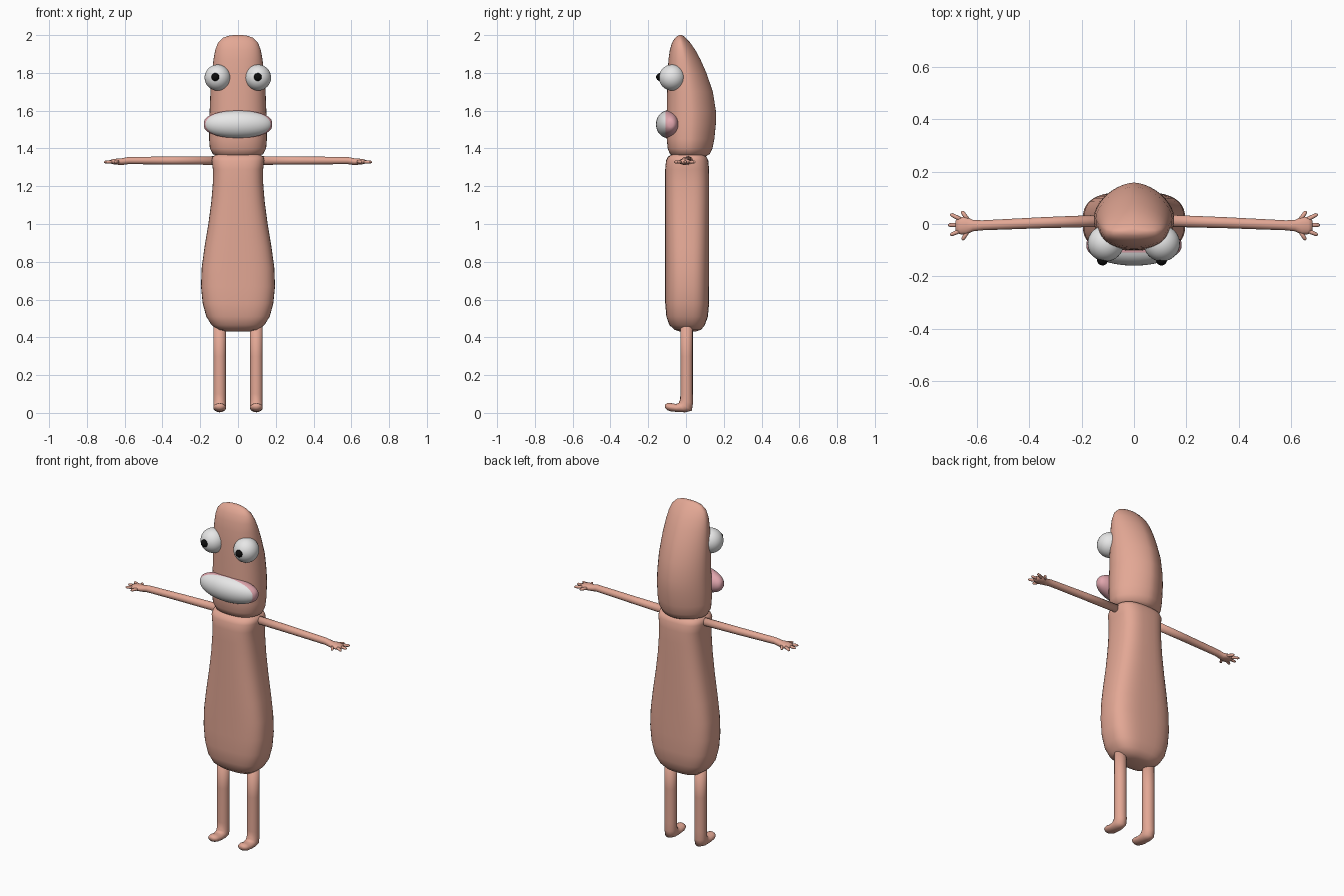
import bpy, bmesh, math
from mathutils import Vector

if "Cube" in bpy.data.objects:
    bpy.data.objects.remove(bpy.data.objects["Cube"])


def material(name, rgb):
    m = bpy.data.materials.new(name)
    m.diffuse_color = (*rgb, 1)
    m.use_nodes = True
    m.node_tree.nodes["Principled BSDF"].inputs["Base Color"].default_value = m.diffuse_color
    return m


SKIN = material("skin", (0.77, 0.39, 0.30))
WHITE = material("white", (0.80, 0.80, 0.80))
PINK = material("lip pink", (0.75, 0.38, 0.42))
BLACK = material("black", (0.004, 0.004, 0.004))


def power(v, n):
    return math.copysign(abs(v) ** (2 / n), v)


def finish(name, bm, mats):
    bmesh.ops.recalc_face_normals(bm, faces=bm.faces)
    for f in bm.faces:
        f.smooth = True
    me = bpy.data.meshes.new(name)
    bm.to_mesh(me)
    bm.free()
    for m in mats:
        me.materials.append(m)
    ob = bpy.data.objects.new(name, me)
    bpy.context.collection.objects.link(ob)
    return ob


def loft(name, rings, mat=SKIN):
    """Bridge a list of point rings and cap both ends."""
    bm = bmesh.new()
    loops = [[bm.verts.new(p) for p in r] for r in rings]
    k = len(loops[0])
    for a, b in zip(loops, loops[1:]):
        for i in range(k):
            j = (i + 1) % k
            bm.faces.new((a[i], a[j], b[j], b[i]))
    for r in (loops[0], loops[-1]):
        mid = bm.verts.new(sum((v.co for v in r), Vector()) / k)
        for i in range(k):
            bm.faces.new((r[i], r[(i + 1) % k], mid))
    return finish(name, bm, [mat])


def section(z, w, front, back, mid, n_front, n_back, k=40):
    """Horizontal cross-section with separate front and back curves."""
    pts = []
    for i in range(k):
        c, s = math.cos(math.tau * i / k), math.sin(math.tau * i / k)
        n, d = (n_back, back - mid) if s > 0 else (n_front, mid - front)
        pts.append((w * power(c, n), mid + d * power(s, n), z))
    return pts


def ring(centre, u, v, k=16):
    c, u, v = Vector(centre), Vector(u), Vector(v)
    return [c + u * math.cos(math.tau * i / k) + v * math.sin(math.tau * i / k) for i in range(k)]


def ball(name, centre, radius, mat):
    bm = bmesh.new()
    bmesh.ops.create_uvsphere(bm, u_segments=32, v_segments=16, radius=radius)
    bmesh.ops.translate(bm, verts=bm.verts, vec=centre)
    return finish(name, bm, [mat])


# Body: pear outline from the front, straight slab from the side
body = [(0.43, 0.06, -0.03, 0.05), (0.44, 0.105, -0.06, 0.08), (0.465, 0.14, -0.088, 0.10),
        (0.51, 0.168, -0.104, 0.116), (0.58, 0.187, -0.11, 0.122), (0.67, 0.196, -0.11, 0.123),
        (0.77, 0.192, -0.11, 0.123), (0.88, 0.177, -0.11, 0.123), (1.0, 0.157, -0.11, 0.123),
        (1.12, 0.141, -0.11, 0.123), (1.22, 0.133, -0.11, 0.123), (1.29, 0.133, -0.11, 0.122),
        (1.335, 0.14, -0.106, 0.118), (1.357, 0.135, -0.095, 0.108), (1.37, 0.11, -0.07, 0.085)]
loft("body", [section(z, w, f, b, (f + b) / 2, 2.9, 2.9) for z, w, f, b in body])

# Head: flat face and a soft ridge down the back
head = [(1.355, 0.10, -0.06, 0.10), (1.37, 0.133, -0.085, 0.125), (1.40, 0.149, -0.097, 0.14),
        (1.45, 0.153, -0.102, 0.15), (1.53, 0.153, -0.103, 0.158), (1.60, 0.15, -0.102, 0.158),
        (1.70, 0.146, -0.10, 0.142), (1.80, 0.138, -0.097, 0.108), (1.87, 0.13, -0.093, 0.077),
        (1.92, 0.121, -0.086, 0.05), (1.96, 0.106, -0.074, 0.022), (1.985, 0.081, -0.058, -0.002),
        (1.996, 0.052, -0.045, -0.014), (2.0, 0.025, -0.036, -0.022)]
loft("head", [section(z, w, f, b, f + 0.5 * (b - f), 2.4, 1.7) for z, w, f, b in head])

# Eyes and pupils
for side, x, px in (("left", -0.108, -0.12), ("right", 0.106, 0.105)):
    ball(side + "_eye", (x, -0.074, 1.775), 0.069, WHITE)
    ball(side + "_pupil", (px, -0.137, 1.778), 0.021, BLACK)

# Mouth: plump oval, white in front and pink behind
bm = bmesh.new()
rings = []
N, K = 24, 32
for i in range(1, N):
    t = math.pi * i / N
    x, r = -0.182 * math.cos(t), math.sin(t) ** 0.8
    yc = -0.095 + 0.015 * (x / 0.182) ** 2
    rings.append([bm.verts.new(p) for p in ring((x, yc, 1.528), (0, 0.064 * r, 0), (0, 0, 0.073 * r), K)])
for a, b in zip(rings, rings[1:]):
    for i in range(K):
        j = (i + 1) % K
        bm.faces.new((a[i], a[j], b[j], b[i]))
for r in (rings[0], rings[-1]):
    bm.faces.new(r)
bmesh.ops.bisect_plane(bm, geom=bm.verts[:] + bm.edges[:] + bm.faces[:],
                       plane_co=(0, -0.108, 0), plane_no=(0, 1, 0))
for f in bm.faces:
    f.material_index = int(f.calc_center_median().y > -0.108)
finish("mouth", bm, [WHITE, PINK])

for side, s in (("left", -1), ("right", 1)):
    # Arm tapering into a flat palm
    arm = [(0.10, 0.013, 0.023, 0.023), (0.35, 0.005, 0.021, 0.021), (0.58, -0.005, 0.019, 0.019),
           (0.615, -0.006, 0.022, 0.018), (0.64, -0.006, 0.034, 0.016), (0.665, -0.006, 0.033, 0.013),
           (0.68, -0.006, 0.02, 0.008)]
    loft(side + "_arm", [ring((s * x, y, 1.336 - 0.006 * (x > 0.6)), (0, ry, 0), (0, 0, rz))
                         for x, y, ry, rz in arm])
    # Splayed fingers
    fingers = [(0.63, 0.01, 0.657, 0.049), (0.65, 0.012, 0.701, 0.038), (0.65, -0.004, 0.71, -0.004),
               (0.65, -0.02, 0.701, -0.042), (0.63, -0.02, 0.655, -0.061)]
    for n, (x0, y0, x1, y1) in enumerate(fingers):
        a, b = Vector((s * x0, y0, 1.33)), Vector((s * x1, y1, 1.328))
        d = (b - a).normalized()
        u = d.cross(Vector((0, 0, 1)))
        steps = [(0, 0.009), (0.6, 0.008), (0.88, 0.007), (1, 0.003)]
        loft(f"{side}_finger_{n + 1}", [ring(a.lerp(b, t), u * r, (0, 0, r), 10) for t, r in steps])

    # Leg bending forward into a small foot: (y, z, sideways, tilt direction y, z)
    leg = [(0.003, 0.50, 0.034, 0.033, 0), (0.003, 0.30, 0.034, 0.033, 0), (0.003, 0.10, 0.034, 0.033, 0),
           (0.003, 0.06, 0.034, 0.034, -0.008), (-0.003, 0.036, 0.034, 0.034, -0.024),
           (-0.02, 0.028, 0.034, 0.016, -0.025), (-0.05, 0.026, 0.034, 0.003, -0.021),
           (-0.08, 0.03, 0.034, 0, -0.022), (-0.10, 0.033, 0.027, 0, -0.018),
           (-0.11, 0.035, 0.013, 0, -0.009)]
    loft(side + "_leg", [ring((s * 0.097, y, z), (w, 0, 0), (0, vy, vz)) for y, z, w, vy, vz in leg])
